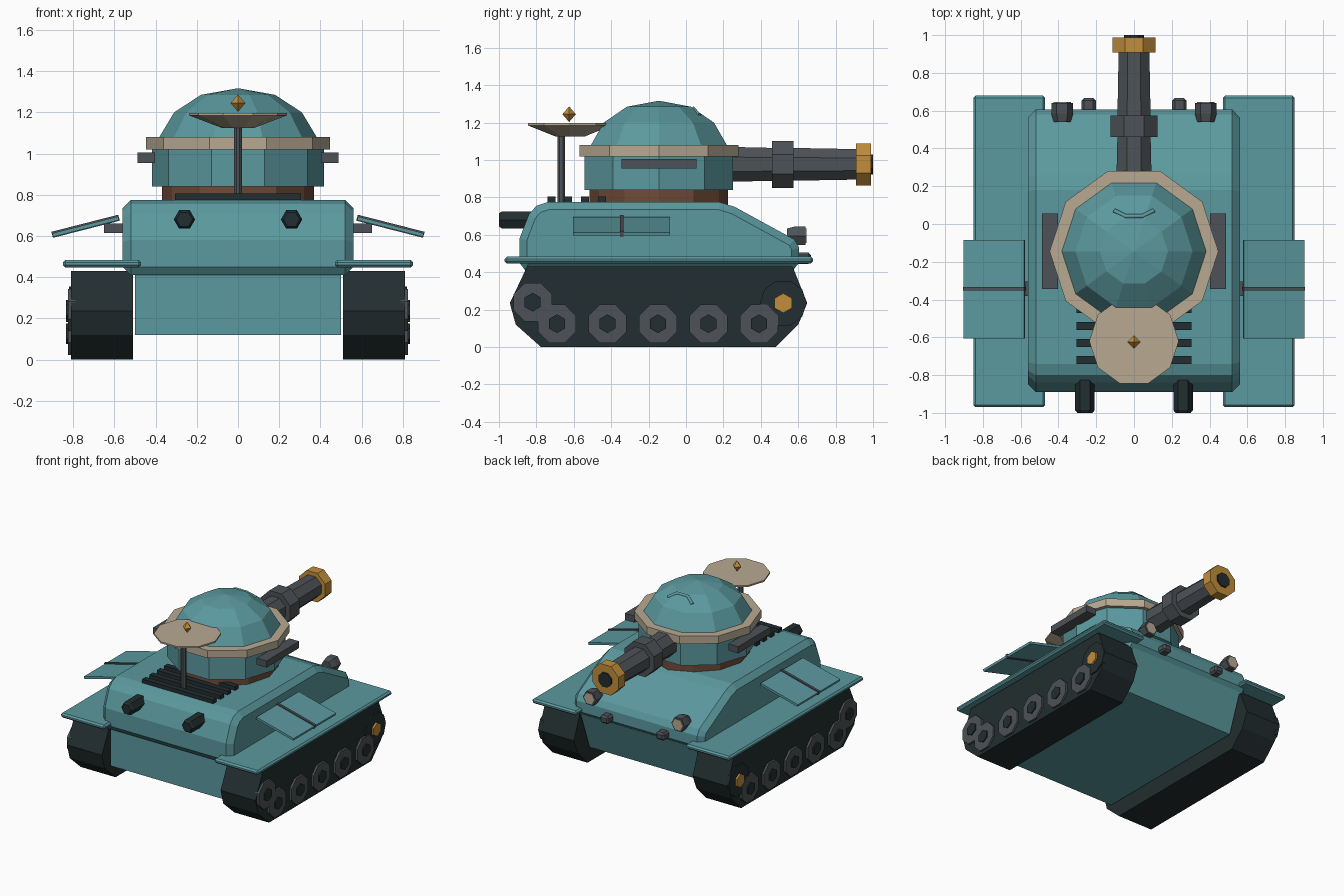
import bpy, bmesh, math
from mathutils import Vector, Matrix

cube = bpy.data.objects.get("Cube")
if cube:
    bpy.data.objects.remove(cube)


def material(name, rgb):
    m = bpy.data.materials.new(name)
    m.use_nodes = True
    m.diffuse_color = (*rgb, 1)
    m.node_tree.nodes["Principled BSDF"].inputs["Base Color"].default_value = (*rgb, 1)
    return m


TEAL = material("teal paint", (0.105, 0.32, 0.345))
DARK = material("dark rubber", (0.016, 0.027, 0.029))
GREY = material("grey steel", (0.075, 0.085, 0.095))
TAN = material("tan trim", (0.48, 0.40, 0.29))
GOLD = material("orange brass", (0.54, 0.27, 0.045))
BROWN = material("brown ring", (0.16, 0.07, 0.04))


def finish(name, bm, mat, bevel=0):
    bmesh.ops.remove_doubles(bm, verts=bm.verts, dist=1e-5)
    bmesh.ops.recalc_face_normals(bm, faces=bm.faces)
    mesh = bpy.data.meshes.new(name)
    bm.to_mesh(mesh)
    bm.free()
    mesh.materials.append(mat)
    ob = bpy.data.objects.new(name, mesh)
    bpy.context.collection.objects.link(ob)
    if bevel:
        mod = ob.modifiers.new("bevel", "BEVEL")
        mod.width, mod.segments = bevel, 1
    return ob


def box(name, size, at, mat, tilt=0, bevel=0):
    """Box of a given size; tilt turns it about the y axis."""
    bm = bmesh.new()
    bmesh.ops.create_cube(bm, size=1)
    bm.transform(Matrix.Translation(at) @ Matrix.Rotation(tilt, 4, "Y")
                 @ Matrix.Diagonal((*size, 1)))
    return finish(name, bm, mat, bevel)


def lathe(name, rings, sides, at, mat, axis="z", flat=False):
    """Faceted turned part from (radius, height) rings along an axis."""
    place = {"z": lambda u, v, h: (u, v, h),
             "y": lambda u, v, h: (u, h, v),
             "x": lambda u, v, h: (h, u, v)}[axis]
    bm = bmesh.new()
    loops = []
    for r, h in rings:
        loop = []
        for i in range(sides):
            a = 2 * math.pi * (i + 0.5 * flat) / sides
            co = place(r * math.cos(a), r * math.sin(a), h)
            loop.append(bm.verts.new(Vector(at) + Vector(co)))
        loops.append(loop)
    for a, b in zip(loops, loops[1:]):
        for i in range(sides):
            j = (i + 1) % sides
            bm.faces.new((a[i], a[j], b[j], b[i]))
    for (r, h), loop in ((rings[0], loops[0]), (rings[-1], loops[-1])):
        if r > 0:
            bm.faces.new(loop)
    return finish(name, bm, mat)


def prism(name, profile, x0, x1, mat, edge=0):
    """Side profile (y, z) extruded along x, with optional chamfered rims."""
    bm = bmesh.new()
    ends = [[bm.verts.new((x, y, z)) for y, z in profile] for x in (x0, x1)]
    caps = [bm.faces.new(e) for e in ends]
    n = len(profile)
    for i in range(n):
        j = (i + 1) % n
        bm.faces.new((ends[0][i], ends[0][j], ends[1][j], ends[1][i]))
    bmesh.ops.recalc_face_normals(bm, faces=bm.faces)
    if edge:
        rims = [e for c in caps for e in c.edges]
        bmesh.ops.bevel(bm, geom=rims, offset=edge, segments=1, affect="EDGES")
    return finish(name, bm, mat)


# Hull
prism("lower_hull", [(-0.85, 0.12), (-0.85, 0.42), (0.58, 0.42), (0.47, 0.12)],
      -0.5, 0.5, TEAL)
prism("upper_hull", [(-0.86, 0.41), (-0.89, 0.45), (-0.89, 0.58), (-0.84, 0.71),
                     (-0.80, 0.755), (-0.74, 0.775), (0.18, 0.775), (0.26, 0.75),
                     (0.58, 0.575), (0.605, 0.53), (0.605, 0.45), (0.57, 0.41)],
      -0.56, 0.56, TEAL, edge=0.04)

# Engine grille slats
for i in range(4):
    box(f"grille_slat_{i + 1}", (0.61, 0.042, 0.03), (0, -0.72 + 0.09 * i, 0.79), DARK)

TRACK = [(-0.775, 0), (0.48, 0), (0.6, 0.12), (0.648, 0.235), (0.57, 0.43),
         (-0.85, 0.43), (-0.942, 0.235), (-0.91, 0.12)]

for s, side in ((1, "left"), (-1, "right")):
    # Running gear
    prism(f"{side}_track", TRACK, s * 0.51, s * 0.81, DARK)
    box(f"{side}_fender", (0.38, 1.65, 0.036), (s * 0.66, -0.145, 0.465), TEAL, bevel=0.012)
    wheels = [(-0.69 + 0.27 * i, 0.125) for i in range(5)] + [(-0.82, 0.24)]
    for i, (y, z) in enumerate(wheels):
        lathe(f"{side}_wheel_{i + 1}", [(0.111, 0.79 * s), (0.111, 0.826 * s)], 8,
              (0, y, z), GREY, "x", True)
        lathe(f"{side}_wheel_hub_{i + 1}", [(0.05, 0.8 * s), (0.05, 0.835 * s)], 6,
              (0, y, z), DARK, "x", True)
    lathe(f"{side}_sprocket", [(0.125, 0.79 * s), (0.125, 0.82 * s)], 10,
          (0, 0.52, 0.235), DARK, "x")
    lathe(f"{side}_sprocket_hub", [(0.053, 0.8 * s), (0.053, 0.835 * s)], 6,
          (0, 0.52, 0.235), GOLD, "x", True)

    # Angled side panel with strap and bracket
    tilt = s * 0.25
    box(f"{side}_side_panel", (0.33, 0.52, 0.018), (s * 0.74, -0.345, 0.645), TEAL, tilt)
    box(f"{side}_panel_strap", (0.335, 0.02, 0.03), (s * 0.74, -0.343, 0.647), GREY, tilt)
    box(f"{side}_panel_bracket", (0.1, 0.075, 0.045), (s * 0.6, -0.343, 0.637), GREY)

    # Exhaust, headlight and tow lug
    lathe(f"{side}_exhaust", [(0.052, -0.8), (0.052, -0.985), (0.04, -1.0)], 6,
          (s * 0.26, 0, 0.68), DARK, "y")
    lathe(f"{side}_headlight", [(0.045, 0.54), (0.058, 0.585), (0.058, 0.64)], 6,
          (s * 0.38, 0, 0.595), GREY, "y")
    lathe(f"{side}_headlight_lens", [(0.046, 0.635), (0.046, 0.645)], 6,
          (s * 0.38, 0, 0.595), TAN, "y")
    box(f"{side}_tow_lug", (0.075, 0.08, 0.06), (s * 0.24, 0.628, 0.475), GREY, bevel=0.014)

    # Turret side rail
    box(f"{side}_turret_rail", (0.085, 0.4, 0.052), (s * 0.445, -0.145, 0.98), GREY)

# Turret
C = (0, -0.145, 0)
lathe("turret_base", [(0.37, 0.76), (0.37, 0.845)], 12, C, BROWN)
lathe("turret_drum", [(0.417, 0.84), (0.417, 1.03)], 10, C, TEAL)
lathe("turret_rim", [(0.447, 1.02), (0.447, 1.08)], 10, C, TAN)
lathe("turret_dome", [(0.382, 1.07), (0.382, 1.08), (0.31, 1.2), (0.18, 1.285), (0, 1.317)],
      10, C, TEAL)

# Curved handle on the dome
curve = bpy.data.curves.new("dome_handle", "CURVE")
curve.dimensions = "3D"
curve.bevel_depth, curve.bevel_resolution = 0.013, 0
path = curve.splines.new("POLY")
points = [(-0.105, 0.07, 1.24), (-0.045, 0.04, 1.275), (0.045, 0.04, 1.275), (0.105, 0.07, 1.24)]
path.points.add(len(points) - 1)
for p, co in zip(path.points, points):
    p.co = (*co, 1)
curve.use_fill_caps = True
curve.materials.append(TEAL)
bpy.context.collection.objects.link(bpy.data.objects.new("dome_handle", curve))

# Gun
G = (0, 0, 0.977)
lathe("gun_sleeve", [(0.103, 0.15), (0.095, 0.47)], 8, G, GREY, "y", True)
lathe("gun_collar", [(0.136, 0.46), (0.136, 0.575)], 8, G, GREY, "y", True)
lathe("gun_barrel", [(0.095, 0.57), (0.088, 0.92)], 8, G, GREY, "y", True)
lathe("gun_muzzle", [(0.122, 0.908), (0.122, 0.988)], 8, G, GOLD, "y", True)
lathe("gun_bore", [(0.058, 0.98), (0.058, 1.0)], 8, G, DARK, "y", True)

# Dish antenna
lathe("dish_mast", [(0.022, 0.77), (0.022, 1.14)], 8, (0, -0.667, 0), GREY, flat=True)
lathe("dish", [(0.08, 1.125), (0.237, 1.185), (0.237, 1.197)], 10, (0, -0.62, 0), TAN)
lathe("dish_beacon", [(0, 1.203), (0.036, 1.245), (0, 1.287)], 4, (0, -0.625, 0), GOLD)
